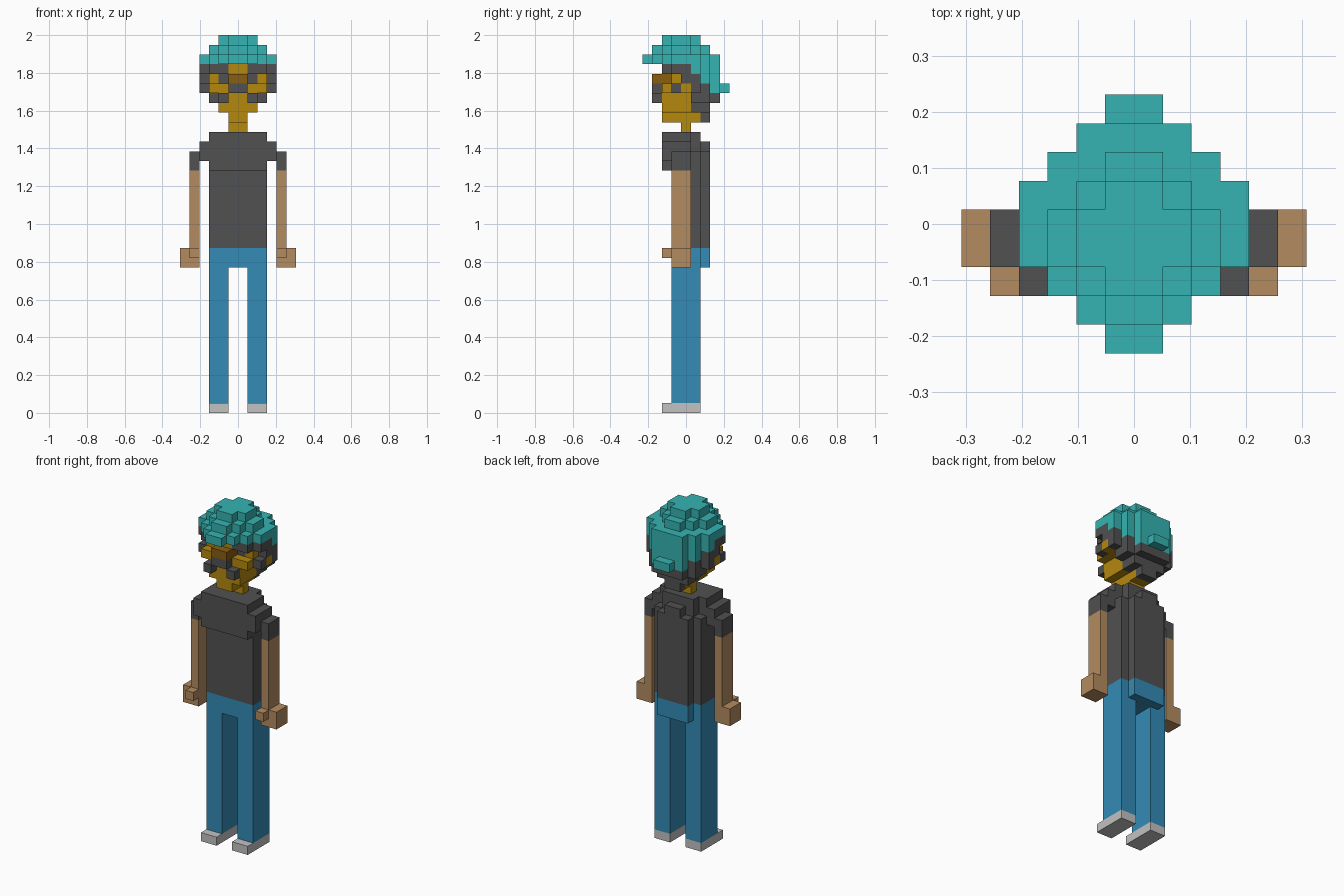
import bpy
import bmesh
from mathutils import Vector

cube = bpy.data.objects.get("Cube")
if cube:
    bpy.data.objects.remove(cube, do_unlink=True)

UNIT = 2 / 39          # edge of one block
DEPTH = 4.5            # blocks from the front to the middle


def material(name, rgb):
    linear = [(c / 255 / 12.92) if c < 11 else ((c / 255 + 0.055) / 1.055) ** 2.4 for c in rgb]
    mat = bpy.data.materials.new(name)
    mat.use_nodes = True
    mat.diffuse_color = (*linear, 1)
    mat.node_tree.nodes["Principled BSDF"].inputs["Base Color"].default_value = (*linear, 1)
    return mat


teal = material("teal", (53, 180, 178))
charcoal = material("charcoal", (81, 81, 81))
gold = material("gold", (180, 136, 13))
brown = material("brown", (138, 93, 16))
tan = material("tan", (180, 139, 96))
blue = material("blue", (52, 139, 182))
grey = material("light grey", (194, 194, 194))

blocks = {}            # block position -> part name
colours = {}           # part name -> material


def box(part, mat, x, y, z):
    """Fill a box of blocks on both sides of the middle; later boxes win."""
    colours[part] = mat
    for i in range(*x):
        for j in range(*y):
            for k in range(*z):
                blocks[i, j, k] = part
                blocks[-1 - i, j, k] = part


def layer(part, mat, z, first, halves):
    """One layer of rows, each given by its half width."""
    for n, half in enumerate(halves):
        box(part, mat, (0, half), (first + n, first + n + 1), (z, z + 1))


# Shoes, legs and hips
box("shoes", grey, (1, 3), (2, 6), (0, 1))
box("trousers", blue, (1, 3), (3, 6), (1, 17))
box("trousers", blue, (0, 3), (3, 6), (15, 17))
box("trousers", blue, (0, 2), (6, 7), (15, 17))

# Shirt: body, back panel, chest, shoulders and sleeves
box("shirt", charcoal, (0, 3), (3, 6), (17, 27))
box("shirt", charcoal, (0, 2), (6, 7), (17, 27))
box("shirt", charcoal, (0, 1), (6, 7), (27, 28))
box("shirt", charcoal, (0, 3), (2, 5), (25, 29))
box("shirt", charcoal, (0, 2), (5, 6), (27, 29))
box("shirt", charcoal, (3, 4), (2, 5), (26, 28))
box("sleeves", charcoal, (4, 5), (3, 5), (25, 27))

# Arms, hands and thumbs
box("arms", tan, (4, 5), (3, 5), (15, 25))
box("hands", tan, (4, 6), (3, 5), (15, 17))
box("thumbs", tan, (4, 5), (2, 3), (16, 17))

# Neck and head
box("neck", gold, (0, 1), (4, 5), (29, 30))
box("head", gold, (0, 1), (2, 6), (30, 31))
box("head", gold, (0, 2), (2, 5), (31, 33))
box("head", gold, (0, 3), (2, 5), (33, 34))
box("head", gold, (0, 3), (3, 6), (34, 36))
box("ears", gold, (3, 4), (4, 5), (33, 34))

# Dark hair round the back and sides
layer("dark_hair", charcoal, 30, 6, [1])
layer("dark_hair", charcoal, 31, 5, [2, 2])
layer("dark_hair", charcoal, 32, 5, [3, 3, 2])
layer("dark_hair", charcoal, 33, 5, [4, 3])
box("dark_hair", charcoal, (3, 4), (4, 6), (34, 35))
box("dark_hair", charcoal, (0, 3), (2, 5), (35, 36))
box("dark_hair", charcoal, (3, 4), (3, 5), (35, 36))
box("sideburns", charcoal, (3, 4), (3, 4), (33, 34))

# Face
box("forehead", gold, (0, 1), (2, 3), (35, 36))
box("eyes", charcoal, (1, 2), (3, 4), (34, 35))
box("nose", brown, (0, 1), (1, 3), (34, 35))
box("moustache", charcoal, (0, 1), (1, 2), (33, 34))
box("beard", charcoal, (1, 2), (1, 2), (32, 33))

# Hat: stepped dome, then the drop at the back
layer("hat", teal, 38, 2, [1, 2, 2, 1])
layer("hat", teal, 37, 1, [1, 2, 3, 3, 2, 1])
layer("hat", teal, 36, 0, [1, 2, 3, 4, 4, 4, 3, 2])
layer("hat", teal, 35, 5, [4, 3, 2])
layer("hat", teal, 34, 6, [3, 2])
layer("hat", teal, 33, 7, [2, 1])

# Turn each part into a mesh of its outer faces
AXES = [Vector((1, 0, 0)), Vector((0, 1, 0)), Vector((0, 0, 1))]
for part, mat in colours.items():
    bm = bmesh.new()
    for cell in [c for c, owner in blocks.items() if owner == part]:
        middle = Vector(cell) + Vector((0.5, 0.5 - DEPTH, 0.5))
        for a in range(3):
            for sign in (1, -1):
                normal = AXES[a] * sign
                if tuple(int(c + n) for c, n in zip(cell, normal)) in blocks:
                    continue
                u = AXES[(a + 1) % 3] / 2
                v = AXES[(a + 2) % 3] / 2 * sign
                face = middle + normal / 2
                corners = (face - u - v, face + u - v, face + u + v, face - u + v)
                bm.faces.new([bm.verts.new(p * UNIT) for p in corners])
    bmesh.ops.remove_doubles(bm, verts=bm.verts, dist=UNIT / 100)
    bmesh.ops.dissolve_limit(bm, angle_limit=0.01, verts=bm.verts, edges=bm.edges)
    mesh = bpy.data.meshes.new(part)
    bm.to_mesh(mesh)
    bm.free()
    mesh.materials.append(mat)
    bpy.context.collection.objects.link(bpy.data.objects.new(part, mesh))
